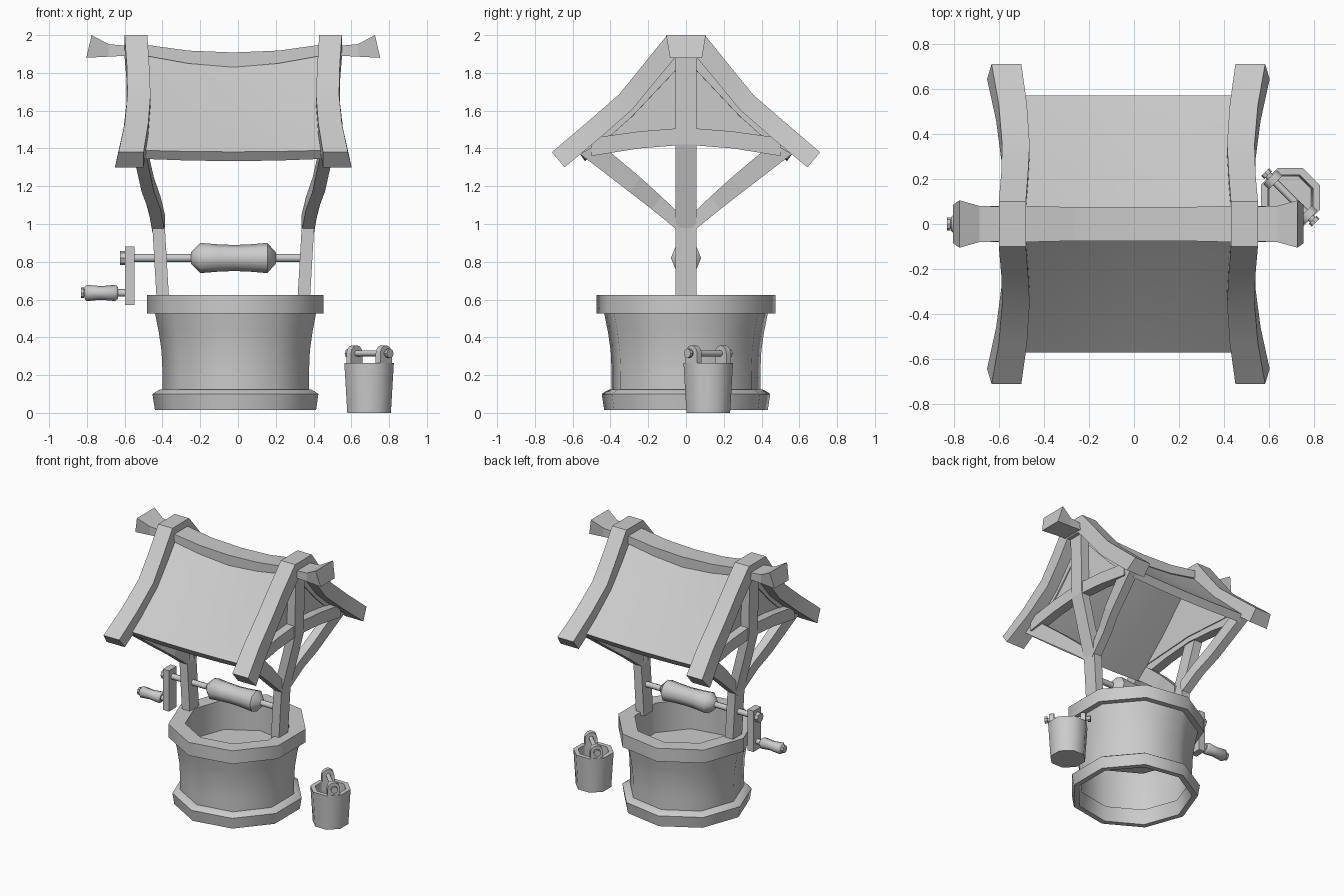
import bpy, bmesh, math
from mathutils import Matrix, Vector

if "Cube" in bpy.data.objects:
    bpy.data.objects.remove(bpy.data.objects["Cube"])

CX = -0.025  # mirror plane of the timber frame


def finish(name, bm, smooth=None):
    bmesh.ops.recalc_face_normals(bm, faces=bm.faces)
    me = bpy.data.meshes.new(name)
    bm.to_mesh(me)
    bm.free()
    ob = bpy.data.objects.new(name, me)
    bpy.context.collection.objects.link(ob)
    if smooth:
        bpy.ops.object.select_all(action='DESELECT')
        ob.select_set(True)
        bpy.context.view_layer.objects.active = ob
        bpy.ops.object.shade_smooth_by_angle(angle=math.radians(smooth))
    return ob


def loft(name, sections, mat=Matrix(), closed=False, smooth=None, caps=True):
    """Bridge equal-sized point rings; cap the ends unless closed."""
    bm = bmesh.new()
    rings = [[bm.verts.new(mat @ Vector(p)) for p in s] for s in sections]
    pairs = list(zip(rings, rings[1:])) + ([(rings[-1], rings[0])] if closed else [])
    for a, b in pairs:
        for i in range(len(a)):
            j = (i + 1) % len(a)
            bm.faces.new((a[i], a[j], b[j], b[i]))
    if caps and not closed:
        bm.faces.new(rings[0])
        bm.faces.new(rings[-1])
    return finish(name, bm, smooth)


def lathe(name, profile, n, mat=Matrix(), phase=0.0, closed=False, smooth=None, caps=True):
    rings = [[(r * math.cos(phase + math.tau * k / n), r * math.sin(phase + math.tau * k / n), z)
              for k in range(n)] for r, z in profile]
    return loft(name, rings, mat, closed, smooth, caps)


def along_x(y, z):
    return Matrix.Translation((0, y, z)) @ Matrix.Rotation(math.pi / 2, 4, 'Y')


def bar(name, stations, s=1, t=1, smooth=None):
    """Timber from stations (y1, z1, y2, z2, x_in, x_out[, flare]); s / t mirror x / y."""
    rings = []
    for y1, z1, y2, z2, xi, xo, *flare in stations:
        f = flare[0] if flare else 0
        rings.append([(CX + s * xi, t * y1, z1), (CX + s * xo, t * y1, z1),
                      (CX + s * (xo + f), t * y2, z2), (CX + s * xi, t * y2, z2)])
    loft(name, rings, smooth=smooth)


# Stone well: nine sides, thin wall shell with an inner basin
lathe("well_base", [(.44, .016), (.453, .10), (.435, .112), (.41, .125), (.385, .125), (.40, .016)],
      9, phase=math.pi, closed=True, smooth=42)
lathe("well_wall", [(.40, .10), (.40, .22), (.405, .33), (.42, .43), (.442, .54)],
      9, phase=math.pi, smooth=42, caps=False)
lathe("well_rim", [(.481, .525), (.481, .625), (.365, .625), (.365, .525)], 9,
      phase=math.pi, closed=True, smooth=42)
lathe("well_basin", [(.365, .53), (.365, .40)], 9, phase=math.pi, smooth=42, caps=False)
bpy.ops.mesh.primitive_circle_add(vertices=9, radius=.365, fill_type='NGON',
                                  location=(0, 0, .40), rotation=(0, 0, math.pi / 2))
bpy.context.object.name = "water"

# Timber frames at both ends
rafter_half = [(-.71, 1.38, -.643, 1.30, .475, .607, .02),
               (-.53, 1.533, -.46, 1.452, .45, .575, .012),
               (-.355, 1.685, -.285, 1.605, .438, .56, .004),
               (-.225, 1.845, -.17, 1.745, .445, .564, 0),
               (-.10, 2.0, -.058, 1.88, .455, .575, 0)]
rafter = rafter_half + [(-a, b, -c, d, e, f, g) for a, b, c, d, e, f, g in reversed(rafter_half)]
for s, side in ((-1, "left"), (1, "right")):
    bar(side + "_rafters", rafter, s, smooth=20)
    bar(side + "_post", [(-.055, z, .055, z, x - .033, x + .033) for z, x in
                         ((.60, .373), (.98, .395), (1.2, .452), (1.42, .507), (1.9, .515))], s)
    bar(side + "_crossbeam", [(-.50, 1.36, -.50, 1.455, .465, .535),
                              (-.25, 1.40, -.25, 1.49, .465, .535),
                              (0, 1.42, 0, 1.51, .465, .535),
                              (.25, 1.40, .25, 1.49, .465, .535),
                              (.50, 1.36, .50, 1.455, .465, .535)], s)
    for t, end in ((-1, "front"), (1, "back")):
        bar(f"{side}_{end}_brace", [(.03, .955, .03, 1.05, .362, .428),
                                    (.18, 1.077, .13, 1.145, .385, .45),
                                    (.30, 1.17, .24, 1.245, .42, .485),
                                    (.56, 1.37, .46, 1.43, .462, .53)], s, t)
    # Gable infill, set back from the timbers
    gable = [(-.48, 1.43), (0, 1.46), (.48, 1.43), (.29, 1.615), (0, 1.92), (-.29, 1.615)]
    loft(side + "_gable", [[(CX + s * x, y, z) for y, z in gable] for x in (.458, .472)])

# Ridge beam: sagging middle, flared ends
ridge_half = [(0, 0, 1.83, 1.908, .075, .075), (.24, .24, 1.85, 1.918, .075, .075),
              (.45, .45, 1.888, 1.947, .08, .08), (.58, .58, 1.89, 1.945, .08, .078),
              (.66, .66, 1.886, 1.952, .08, .08), (.778, .75, 1.88, 2.0, .085, .105)]
ridge = [(-a, -b, c, d, e, f) for a, b, c, d, e, f in reversed(ridge_half[1:])] + ridge_half
loft("ridge_beam", [[(CX + xb, -wb, zb), (CX + xb, wb, zb), (CX + xt, wt, zt), (CX + xt, -wt, zt)]
                    for xb, xt, zb, zt, wb, wt in ridge])

# Roof panels, sagging most near the ridge
panel = [(.06, 1.90, .06), (.32, 1.625, .035), (.57, 1.39, .008),
         (.535, 1.345, .012), (.285, 1.57, .035), (.03, 1.84, .06)]
for t, end in ((-1, "front"), (1, "back")):
    loft(end + "_roof_panel",
         [[(CX + x, t * y, z - g * (1 - (x / .48) ** 2)) for y, z, g in panel]
          for x in (-.48, -.24, 0, .24, .48)], smooth=30)

# Winch: axle, drum, crank arm and grip
winch = along_x(0, .82)
lathe("axle", [(.022, -.60), (.022, .36)], 8, winch, smooth=50)
lathe("axle_cap", [(.036, -.625), (.036, -.598)], 8, winch)
lathe("drum", [(.03, -.25), (.08, -.20), (.072, -.10), (.069, -.02), (.072, .06),
               (.08, .155), (.03, .20)], 8, winch, smooth=50)
loft("crank_arm", [[(x, -.045, .57), (x, .045, .57), (x, .045, .88), (x, -.045, .88)]
                   for x in (-.598, -.548)])
grip = along_x(0, .635)
lathe("grip_rod", [(.02, -.825), (.02, -.57)], 8, grip, smooth=50)
lathe("grip_cap", [(.028, -.83), (.028, -.815)], 8, grip)
lathe("grip", [(.03, -.812), (.043, -.80), (.036, -.725), (.043, -.65), (.03, -.635)],
      8, grip, smooth=50)

# Bucket with lugs and a diagonal carrying rod
lathe("bucket", [(.125, 0), (.142, .265), (.108, .265), (.10, .04)], 8,
      Matrix.Translation((.694, .118, 0)), phase=math.pi / 8, smooth=50)
turn = Matrix.Translation((.694, .118, 0)) @ Matrix.Rotation(-math.pi / 4, 4, 'Z')
lug = [(-.043, .2)] + [(-.043 * math.cos(math.pi * k / 6), .315 + .043 * math.sin(math.pi * k / 6))
                       for k in range(7)] + [(.043, .2)]
rod = turn @ along_x(0, .315)
lathe("bucket_rod", [(.016, -.15), (.016, .15)], 8, rod, smooth=50)
for s, side in ((-1, "left"), (1, "right")):
    loft(side + "_bucket_lug", [[(s * x, y, z) for y, z in lug] for x in (.092, .127)], turn,
         smooth=35)
    lathe(side + "_rod_cap", [(.025, s * .14), (.025, s * .158)], 8, rod)
